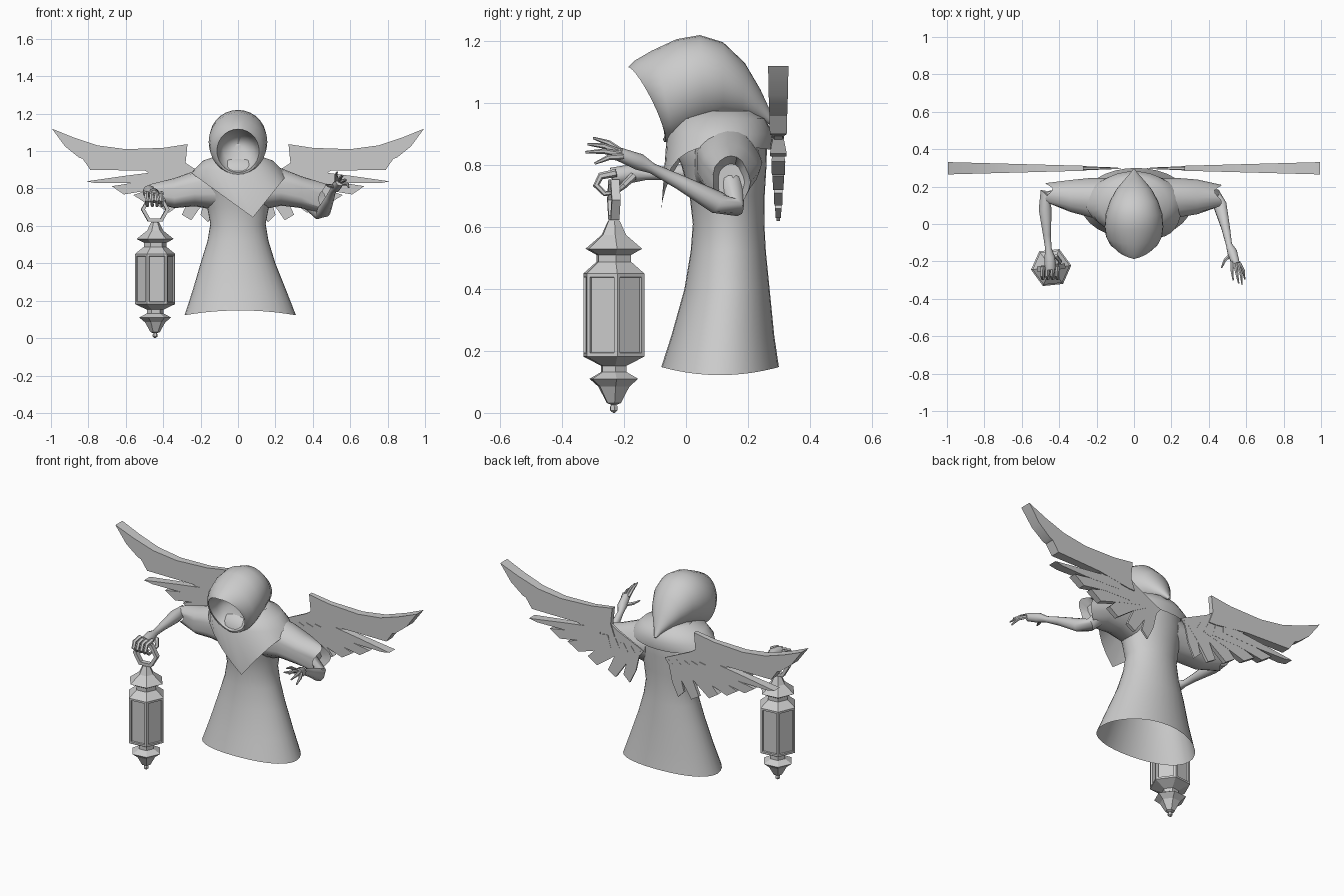
import bpy, bmesh, math
from mathutils import Vector, Matrix

if "Cube" in bpy.data.objects:
    bpy.data.objects.remove(bpy.data.objects["Cube"])

grey = bpy.data.materials.new("plain_grey")
grey.diffuse_color = (0.6, 0.6, 0.6, 1)
grey.use_nodes = True
grey.node_tree.nodes["Principled BSDF"].inputs["Base Color"].default_value = grey.diffuse_color


def finish(name, bm, smooth=None, recalc=True):
    if recalc:
        bmesh.ops.recalc_face_normals(bm, faces=bm.faces)
    me = bpy.data.meshes.new(name)
    bm.to_mesh(me)
    bm.free()
    me.materials.append(grey)
    ob = bpy.data.objects.new(name, me)
    bpy.context.collection.objects.link(ob)
    if smooth:
        bpy.ops.object.select_all(action='DESELECT')
        ob.select_set(True)
        bpy.context.view_layer.objects.active = ob
        bpy.ops.object.shade_smooth_by_angle(angle=math.radians(smooth))
    return ob


def add_loft(bm, rings, cap0=False, cap1=False):
    vs = [[bm.verts.new(p) for p in r] for r in rings]
    n = len(vs[0])
    for a, b in zip(vs, vs[1:]):
        for i in range(n):
            bm.faces.new((a[i], a[(i + 1) % n], b[(i + 1) % n], b[i]))
    if cap0:
        bm.faces.new(vs[0][::-1])
    if cap1:
        bm.faces.new(vs[-1])


def add_tube(bm, pts, radii, n=8):
    pts = [Vector(p) for p in pts]
    rings = []
    for i, p in enumerate(pts):
        d = (pts[min(i + 1, len(pts) - 1)] - pts[max(i - 1, 0)]).normalized()
        u = d.orthogonal() if abs(d.x) > 0.95 else d.cross(Vector((1, 0, 0)))
        u.normalize()
        v = d.cross(u)
        rings.append([p + radii[i] * (math.cos(t) * u + math.sin(t) * v)
                      for t in (2 * math.pi * k / n for k in range(n))])
    add_loft(bm, rings, True, True)


def angles(n):
    return [2 * math.pi * k / n for k in range(n)]


# Robe: open-bottomed shell, (z, centre x, half width, front y, back y)
robe = [(.135, .012, .298, -.08, .30), (.25, .008, .252, -.047, .285), (.4, 0, .2, -.005, .27),
        (.52, 0, .163, .015, .258), (.61, 0, .148, .022, .253), (.7, 0, .165, .012, .254),
        (.8, 0, .19, -.015, .26), (.88, 0, .195, -.05, .262), (.94, 0, .165, -.02, .25),
        (.975, 0, .10, .06, .22)]
bm = bmesh.new()
add_loft(bm, [[(cx + w * math.cos(t), (f + b) / 2 + (b - f) / 2 * math.sin(t),
                z - (.013 * math.cos(2 * t) if i == 0 else 0)) for t in angles(32)]
              for i, (z, cx, w, f, b) in enumerate(robe)], cap1=True)
finish("robe", bm, 50)


# Shawl around the shoulders with an off-centre point in front
def shawl_edge(t):
    x = .08 + .2 * math.cos(t) if math.sin(t) < 0 else .26 * math.cos(t)
    if math.sin(t) < 0:
        x = .255 * math.cos(t) + .08 * math.sin(t) ** 2
        z = .645 + (.72 * (.08 - x) if x < .08 else 1.25 * (x - .08))
        return (x, .11 + .19 * math.sin(t), min(z, .88))
    return (x, .11 + .165 * math.sin(t), .87 - .02 * math.sin(t))


def shawl_ring(rx, ry, cy, z):
    return [(rx * math.cos(t), cy + ry * math.sin(t), z) for t in angles(32)]


bm = bmesh.new()
add_loft(bm, [shawl_ring(.11, .09, .12, .975), shawl_ring(.185, .145, .11, .95),
              [(.235 * math.cos(t), .11 + .172 * math.sin(t), .9) for t in angles(32)],
              [shawl_edge(t) for t in angles(32)]])
finish("shawl", bm, 50)


# Hood: rings tilted in the side plane, (top y, top z, bottom y, bottom z, half width, cheek bow)
def hood_ring(ty, tz, by, bz, w, bow):
    out = []
    for t in angles(28):
        c, s = (1 + math.cos(t)) / 2, math.sin(t)
        out.append((w * s, by + (ty - by) * c + bow * abs(s), bz + (tz - bz) * c))
    return out


hood = [(0, 1.04, -.01, 1.0, .02, 0), (-.03, 1.08, -.02, .94, .08, 0), (-.12, 1.105, -.05, .9, .10, .02),
        (-.187, 1.117, -.075, .885, .113, .025), (-.165, 1.138, -.07, .875, .132, .02),
        (-.11, 1.17, -.045, .875, .15, .01), (-.03, 1.207, .0, .89, .157, 0),
        (.045, 1.22, .06, .92, .152, 0), (.12, 1.197, .12, .945, .13, 0),
        (.19, 1.13, .18, .95, .095, 0), (.24, 1.045, .225, .945, .055, 0),
        (.27, .98, .262, .935, .025, 0), (.295, .93, .285, .922, .006, 0)]
bm = bmesh.new()
add_loft(bm, [hood_ring(*h) for h in hood], True, True)
finish("hood", bm, 50)


# Sleeves with ragged cuffs, (x, y, z, half depth, half height)
def sleeve(name, side, rings):
    bm = bmesh.new()
    out = []
    for i, (x, y, z, ry, rz) in enumerate(rings):
        rag = .02 if i == len(rings) - 1 else 0
        out.append([(side * (x + rag * math.cos(3 * t)), y + ry * math.cos(t) * (1 + .06 * math.cos(5 * t)),
                     z + rz * math.sin(t)) for t in angles(20)])
    inner = [(p[0] - side * .05, rings[-1][1] + (p[1] - rings[-1][1]) * .7,
              rings[-1][2] + (p[2] - rings[-1][2]) * .7) for p in out[-1]]
    add_loft(bm, out + [inner], True, True)
    finish(name, bm, 40)


sleeve("right_sleeve", 1, [(.1, .13, .81, .11, .13), (.23, .135, .808, .105, .1),
                           (.34, .14, .78, .092, .085), (.45, .145, .745, .06, .085)])
sleeve("left_sleeve", -1, [(.1, .13, .81, .11, .13), (.23, .135, .80, .105, .095),
                           (.34, .145, .775, .085, .08), (.455, .16, .775, .055, .05)])

# Free arm with an open hand
bm = bmesh.new()
add_tube(bm, [(.36, .15, .74), (.435, .155, .665), (.46, .1, .68), (.49, -.02, .745), (.508, -.11, .79),
              (.525, -.15, .81), (.545, -.215, .835)],
         [.04, .034, .037, .024, .017, .027, .022], 10)
for a, b, c in [((.525, -.205, .84), (.525, -.25, .872), (.53, -.3, .888)),
                ((.54, -.21, .84), (.55, -.265, .862), (.56, -.318, .868)),
                ((.552, -.21, .835), (.572, -.265, .845), (.578, -.325, .842)),
                ((.56, -.205, .828), (.585, -.25, .825), (.592, -.295, .805)),
                ((.52, -.16, .81), (.485, -.195, .815), (.468, -.235, .822))]:
    add_tube(bm, [a, b, c], [.011, .009, .004], 6)
finish("open_arm", bm, 45)

# Arm holding the lantern, with curled fingers
bm = bmesh.new()
add_tube(bm, [(-.4, .16, .78), (-.475, .16, .785), (-.475, .08, .782), (-.465, -.06, .775),
              (-.458, -.13, .77), (-.45, -.18, .772), (-.448, -.24, .762)],
         [.035, .034, .036, .022, .018, .03, .03], 10)
for k in range(4):
    x = -.487 + .026 * k
    add_tube(bm, [(x, -.225, .775), (x - .003, -.275, .765), (x, -.29, .735), (x + .003, -.262, .708),
                  (x + .004, -.225, .712)], [.013, .012, .011, .009, .005], 6)
add_tube(bm, [(-.42, -.17, .765), (-.395, -.2, .735), (-.41, -.235, .705)], [.013, .011, .005], 6)
finish("holding_arm", bm, 45)

# Lantern: six-sided profile turned about its axis
LC, TURN = Vector((-.443, -.233, 0)), math.radians(6)


def hexagon(r, z):
    return [LC + Vector((r * math.cos(t + TURN), r * math.sin(t + TURN), z)) for t in angles(6)]


body = [(.003, 0), (.013, .008), (.013, .02), (.009, .026), (.025, .032), (.055, .085), (.086, .11),
        (.045, .132), (.045, .152), (.108, .182), (.108, .45), (.061, .488), (.061, .51),
        (.1, .53), (.043, .575), (.02, .622)]
bm = bmesh.new()
add_loft(bm, [hexagon(r, z) for r, z in body], True, True)
bmesh.ops.recalc_face_normals(bm, faces=bm.faces)
panes = [f for f in bm.faces if .25 < f.calc_center_median().z < .4]
bmesh.ops.inset_individual(bm, faces=panes, thickness=.016, depth=0)
bmesh.ops.inset_individual(bm, faces=panes, thickness=.003, depth=-.008)
finish("lantern", bm)

# Lantern handle: six-sided ring with a square section
bm = bmesh.new()
rings = []
for t in angles(6):
    ring = []
    for r, d in [(.076, -.014), (.076, .014), (.056, .014), (.056, -.014)]:
        p = Matrix.Rotation(TURN, 3, 'Z') @ Vector((r * math.cos(t), d, .688 + r * math.sin(t)))
        ring.append(LC + p)
    rings.append(ring)
add_loft(bm, rings + [rings[0]])
bmesh.ops.remove_doubles(bm, verts=bm.verts, dist=1e-5)
finish("lantern_handle", bm)

# Wings: flat feathers that thicken toward the tips
feathers = [
    [(.27, 1.037), (.4, 1.017), (.6, 1.01), (.75, 1.03), (.88, 1.073), (.995, 1.12), (.925, 1.025),
     (.85, .965), (.83, .958), (.79, .9), (.5, .895), (.3, .87), (.255, .87), (.28, .94)],
    [(.35, .9), (.6, .868), (.81, .838), (.76, .828), (.6, .828), (.35, .84)],
    [(.3, .87), (.5, .84), (.675, .812), (.61, .768), (.45, .795), (.28, .8)],
    [(.25, .86), (.4, .82), (.56, .765), (.49, .72), (.35, .765), (.22, .8)],
    [(.2, .85), (.35, .79), (.43, .71), (.37, .67), (.26, .75), (.17, .8)],
    [(.15, .84), (.25, .77), (.3, .66), (.25, .63), (.18, .73), (.12, .8)],
    [(.09, .83), (.17, .77), (.2, .66), (.16, .62), (.12, .7)],
    [(.07, .83), (.24, .91), (.3, .95), (.5, .9), (.42, .83), (.3, .79), (.13, .75)]]
for name, side in (("right_wing", 1), ("left_wing", -1)):
    bm = bmesh.new()
    for i, f in enumerate(feathers):
        def face(s):
            return [(side * x, .298 + s * (.006 + .027 * x - .0008 * i), z) for x, z in f]
        add_loft(bm, [face(-1), face(1)], True, True)
    finish(name, bm, 30)
